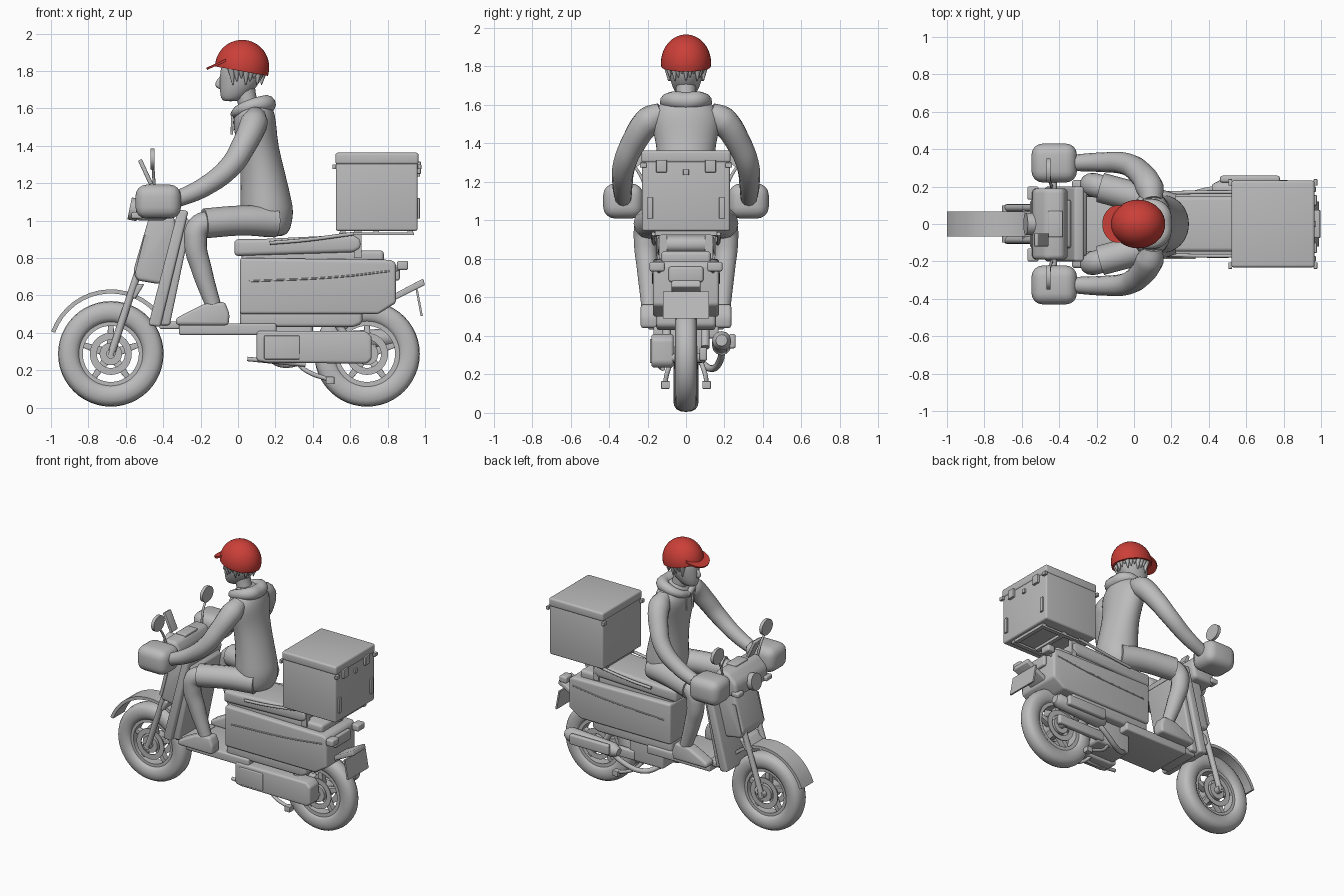
import bpy, bmesh, math
from mathutils import Matrix, Vector


def material(name, rgb):
    m = bpy.data.materials.new(name)
    m.diffuse_color = (*rgb, 1)
    return m


GREY = material("plain_grey", (0.5, 0.5, 0.5))
RED = material("helmet_red", (0.6, 0.05, 0.04))


def finish(name, bm, mat=GREY):
    bmesh.ops.recalc_face_normals(bm, faces=bm.faces)
    me = bpy.data.meshes.new(name)
    bm.to_mesh(me)
    bm.free()
    me.materials.append(mat)
    ob = bpy.data.objects.new(name, me)
    bpy.context.collection.objects.link(ob)
    return ob


def profile(name, pts, y0, y1, bevel=0.0):
    """Side outline in x, z extruded between y0 and y1, with rounded edges."""
    bm = bmesh.new()
    a = [bm.verts.new((x, y0, z)) for x, z in pts]
    b = [bm.verts.new((x, y1, z)) for x, z in pts]
    bm.faces.new(a)
    bm.faces.new(b)
    n = len(pts)
    for i in range(n):
        j = (i + 1) % n
        bm.faces.new((a[i], a[j], b[j], b[i]))
    bmesh.ops.recalc_face_normals(bm, faces=bm.faces)
    if bevel:
        bmesh.ops.bevel(bm, geom=bm.edges[:], offset=bevel, segments=4, profile=0.5,
                        affect='EDGES', clamp_overlap=True)
    return finish(name, bm)


def box(name, x0, x1, y0, y1, z0, z1, bevel=0.0):
    return profile(name, [(x0, z0), (x1, z0), (x1, z1), (x0, z1)], min(y0, y1), max(y0, y1), bevel)


def tube(name, pts, r, smooth=True):
    """Round tube through points; r is one radius or one per point."""
    cu = bpy.data.curves.new(name, 'CURVE')
    cu.dimensions = '3D'
    cu.bevel_depth = 1.0
    cu.bevel_resolution = 4
    cu.resolution_u = 8 if len(pts) > 2 else 1
    cu.use_fill_caps = True
    sp = cu.splines.new('BEZIER')
    sp.bezier_points.add(len(pts) - 1)
    for i, (p, co) in enumerate(zip(sp.bezier_points, pts)):
        p.co = co
        p.radius = r if isinstance(r, (int, float)) else r[i]
        p.handle_left_type = p.handle_right_type = 'AUTO' if smooth else 'VECTOR'
    ob = bpy.data.objects.new(name, cu)
    bpy.context.collection.objects.link(ob)
    cu.materials.append(GREY)
    bpy.ops.object.select_all(action='DESELECT')
    ob.select_set(True)
    bpy.context.view_layer.objects.active = ob
    bpy.ops.object.convert(target='MESH')
    return bpy.context.view_layer.objects.active


def loft(name, rings, seg=20):
    """Stack of level ellipses: (z, centre x, radius x, radius y)."""
    bm = bmesh.new()
    loops = [[bm.verts.new((cx + rx * math.cos(k * math.tau / seg), ry * math.sin(k * math.tau / seg), z))
              for k in range(seg)] for z, cx, rx, ry in rings]
    for p, q in zip(loops, loops[1:]):
        for k in range(seg):
            bm.faces.new((p[k], p[(k + 1) % seg], q[(k + 1) % seg], q[k]))
    bm.faces.new(loops[0])
    bm.faces.new(loops[-1])
    ob = finish(name, bm)
    ob.modifiers.new("smooth", 'SUBSURF').render_levels = 1
    return ob


def lathe(name, cx, cz, outline, seg=48):
    """Closed outline of (radius, y) spun around a crosswise axle."""
    bm = bmesh.new()
    rings = [[bm.verts.new((cx + r * math.cos(k * math.tau / seg), y, cz + r * math.sin(k * math.tau / seg)))
              for r, y in outline] for k in range(seg)]
    n = len(outline)
    for k in range(seg):
        p, q = rings[k], rings[(k + 1) % seg]
        for i in range(n):
            bm.faces.new((p[i], p[(i + 1) % n], q[(i + 1) % n], q[i]))
    return finish(name, bm)


def disc(name, centre, radius, depth, rot, scale=(1, 1, 1), mat=GREY):
    bm = bmesh.new()
    m = Matrix.Translation(centre) @ rot @ Matrix.Diagonal((*scale, 1))
    bmesh.ops.create_cone(bm, cap_ends=True, segments=32, radius1=radius, radius2=radius, depth=depth, matrix=m)
    return finish(name, bm, mat)


def rot(angle, axis):
    return Matrix.Rotation(angle, 4, axis)


def ring(r0, r1, y0, y1):
    return [(r0, y0), (r1, y0), (r1, y1), (r0, y1)]


# wheels
for label, cx, w in (("front", -0.68, 0.066), ("rear", 0.69, 0.056)):
    cz = 0.287
    section = []
    for k in range(16):
        c, s = math.cos(k * math.tau / 16), math.sin(k * math.tau / 16)
        section.append((0.222 + 0.06 * math.copysign(abs(c) ** 0.8, c), w * math.copysign(abs(s) ** 0.8, s)))
    lathe(label + "_tyre", cx, cz, section)
    lathe(label + "_rim", cx, cz, ring(0.15, 0.175, -0.04, 0.04))
    lathe(label + "_hub", cx, cz, ring(0.02, 0.06, -0.06, 0.06), 24)
    lathe(label + "_axle", cx, cz, ring(0.001, 0.025, -0.1, 0.1), 16)
    for s in (-1, 1):
        lathe(label + "_brake_disc", cx, cz, ring(0.075, 0.112, s * 0.05, s * 0.057))
    for k in range(5):
        a = math.pi / 2 + k * math.tau / 5
        d, n = Vector((math.cos(a), math.sin(a))), Vector((-math.sin(a), math.cos(a)))
        c = Vector((cx, cz))
        profile(label + "_spoke", [tuple(c + d * r + n * o) for r, o in
                ((0.05, -0.022), (0.16, -0.014), (0.16, 0.014), (0.05, 0.022))], -0.022, 0.022, 0.004)

# front mudguard: bent strip around the wheel
arc = [math.radians(42 + k * 8.4) for k in range(15)]
outer = [(-0.68 + 0.34 * math.cos(a), 0.287 + 0.345 * math.sin(a)) for a in arc]
inner = [(-0.68 + 0.318 * math.cos(a), 0.287 + 0.323 * math.sin(a)) for a in arc]
profile("front_mudguard", outer + inner[::-1], -0.068, 0.068)

# fork, front cowl and leg shield
for s in (-1, 1):
    tube("fork_leg", [(-0.68, s * 0.086, 0.28), (-0.46, s * 0.086, 0.95)], 0.02)
    profile("cowl_strip", [(-0.5, 0.92), (-0.475, 0.92), (-0.53, 0.71), (-0.55, 0.72)], s * 0.13, s * 0.136)
profile("fork_bridge", [(-0.6, 0.6), (-0.54, 0.66), (-0.5, 0.66), (-0.55, 0.58)], -0.1, 0.1, 0.01)
profile("front_cowl", [(-0.475, 1.02), (-0.34, 1.02), (-0.33, 0.96), (-0.385, 0.68), (-0.42, 0.66),
                       (-0.54, 0.68), (-0.56, 0.73)], -0.13, 0.13, 0.02)
profile("leg_shield", [(-0.32, 1.06), (-0.265, 1.05), (-0.415, 0.43), (-0.48, 0.44)], -0.2, 0.2, 0.015)
profile("shield_lining", [(-0.28, 1.02), (-0.25, 0.99), (-0.365, 0.44), (-0.42, 0.44)], -0.17, 0.17, 0.012)

# steering: bar cowl, lamp, bar, guards, mirrors, phone plate
profile("handlebar_cowl", [(-0.55, 1.0), (-0.38, 1.0), (-0.35, 1.1), (-0.38, 1.17), (-0.47, 1.17), (-0.54, 1.1)],
        -0.19, 0.19, 0.025)
disc("headlight", (-0.555, 0, 1.06), 0.06, 0.05, rot(math.pi / 2 + 0.2, 'Y'))
box("dashboard", -0.46, -0.38, -0.07, 0.07, 1.16, 1.18, 0.006)
tube("handlebar", [(-0.43, -0.41, 1.1), (-0.43, 0.41, 1.1)], 0.018)
for s in (-1, 1):
    box("hand_guard", -0.548, -0.305, s * 0.222, s * 0.43, 1.01, 1.192, 0.06)
    tube("mirror_stalk", [(-0.44, s * 0.2, 1.12), (-0.45, s * 0.23, 1.22), (-0.455, s * 0.28, 1.3)], 0.008)
    disc("mirror", (-0.457, s * 0.285, 1.33), 0.056, 0.022, rot(math.pi / 2, 'Y'), (1, 1.15, 1))
    box("front_indicator", -0.57, -0.51, s * 0.13, s * 0.2, 1.01, 1.045, 0.01)
profile("phone_plate", [(-0.535, 1.32), (-0.515, 1.33), (-0.455, 1.2), (-0.475, 1.19)], -0.12, -0.05, 0.005)

# floorboard, body and engine area
box("floorboard", -0.315, 0.205, -0.17, 0.17, 0.387, 0.45, 0.012)
box("floor_front", -0.42, -0.28, -0.14, 0.14, 0.42, 0.46, 0.01)
profile("main_body", [(0.01, 0.5), (0.75, 0.5), (0.845, 0.56), (0.845, 0.77), (0.82, 0.79), (0.01, 0.8)],
        -0.172, 0.172, 0.035)
profile("lower_body", [(0.01, 0.43), (0.62, 0.43), (0.665, 0.45), (0.665, 0.54), (0.01, 0.52)], -0.155, 0.155, 0.02)
box("body_top", 0.02, 0.78, -0.13, 0.13, 0.77, 0.84, 0.02)
profile("seat", [(-0.02, 0.81), (0.62, 0.83), (0.66, 0.85), (0.66, 0.9), (0.62, 0.925), (0.1, 0.9), (-0.02, 0.9)],
        -0.148, 0.148, 0.03)
profile("side_case", [(0.1, 0.25), (0.15, 0.24), (0.69, 0.235), (0.715, 0.26), (0.715, 0.38), (0.68, 0.41), (0.1, 0.41)],
        -0.18, -0.065, 0.015)
box("side_case_cover", 0.14, 0.33, -0.188, -0.1, 0.258, 0.385, 0.006)
box("engine_block", 0.12, 0.4, -0.09, 0.1, 0.26, 0.46, 0.02)
box("swing_arm", 0.35, 0.74, 0.07, 0.11, 0.27, 0.34, 0.012)
for s in (-1, 1):
    tube("body_trim_line", [(0.06, s * 0.171, 0.675), (0.55, s * 0.171, 0.7), (0.81, s * 0.171, 0.73)], 0.005)
    tube("rear_damper", [(0.6, s * 0.1, 0.34), (0.5, s * 0.1, 0.5)], 0.022)
    tube("grab_rail", [(0.17, s * 0.165, 0.88), (0.35, s * 0.17, 0.895), (0.62, s * 0.17, 0.93)], 0.01)
    tube("stand_leg", [(0.3, s * 0.08, 0.26), (0.36, s * 0.1, 0.2), (0.5, s * 0.105, 0.145)], 0.012)
    box("stand_foot", 0.47, 0.515, s * 0.085, s * 0.13, 0.125, 0.165, 0.004)
    box("rear_indicator", 0.85, 0.91, s * 0.11, s * 0.19, 0.735, 0.785, 0.012)
    tube("indicator_stalk", [(0.8, s * 0.14, 0.72), (0.88, s * 0.14, 0.75)], 0.01)
tube("foot_lever", [(0.05, -0.14, 0.26), (0.2, -0.14, 0.245), (0.36, -0.12, 0.23)], 0.012)

# exhaust on the far side
tube("exhaust_pipe", [(0.14, 0.06, 0.28), (0.25, 0.13, 0.23), (0.4, 0.18, 0.28), (0.5, 0.185, 0.35)], 0.018)
tube("muffler", [(0.42, 0.185, 0.345), (0.46, 0.185, 0.35), (0.82, 0.185, 0.375), (0.85, 0.185, 0.377)],
     [0.028, 0.05, 0.05, 0.03], False)
box("muffler_shield", 0.46, 0.78, 0.222, 0.258, 0.335, 0.41, 0.012)

# tail: mudguard, lamp, plate
profile("rear_mudguard", [(0.78, 0.56), (0.84, 0.575), (1.0, 0.655), (0.99, 0.69), (0.82, 0.6)], -0.075, 0.075, 0.008)
profile("rear_plate", [(0.95, 0.63), (0.962, 0.63), (0.988, 0.49), (0.976, 0.49)], -0.12, 0.12)
box("tail_lamp", 0.83, 0.865, -0.09, 0.09, 0.68, 0.76, 0.012)

# rack and delivery box
for s in (-1, 1):
    box("rack_rail", 0.54, 0.94, s * 0.13, s * 0.16, 0.922, 0.936)
    box("rack_post", 0.62, 0.66, s * 0.1, s * 0.14, 0.8, 0.95)
    box("box_latch", 0.955, 0.978, s * 0.1, s * 0.155, 1.25, 1.315, 0.004)
    box("box_reflector", 0.955, 0.972, s * 0.172, s * 0.2, 1.01, 1.12, 0.003)
    for x in (0.515, 0.97):
        box("box_side_knob", x - 0.01, x + 0.01, s * 0.205, s * 0.24, 1.275, 1.3, 0.003)
for x in (0.56, 0.74, 0.92):
    box("rack_bar", x - 0.015, x + 0.015, -0.16, 0.16, 0.925, 0.95)
box("delivery_box", 0.523, 0.96, -0.228, 0.228, 0.945, 1.31, 0.012)
box("delivery_box_lid", 0.52, 0.965, -0.232, 0.232, 1.3, 1.363, 0.014)
box("box_lock", 0.955, 0.973, -0.015, 0.015, 1.235, 1.265, 0.003)

# rider: torso, hood, neck and head
loft("torso", [(0.91, 0.16, 0.09, 0.12), (0.95, 0.16, 0.125, 0.15), (1.05, 0.155, 0.145, 0.158), (1.1, 0.15, 0.14, 0.155),
               (1.25, 0.135, 0.12, 0.145), (1.4, 0.105, 0.11, 0.155), (1.5, 0.09, 0.118, 0.185),
               (1.56, 0.088, 0.112, 0.18), (1.61, 0.09, 0.095, 0.13), (1.65, 0.09, 0.065, 0.08)])
hood = [(-0.02, 0.0, 1.565), (0.01, 0.075, 1.59), (0.08, 0.098, 1.615), (0.145, 0.065, 1.625), (0.155, 0, 1.62)]
hood += [(x, -y, z) for x, y, z in hood[-2::-1]]
tube("hood", hood, [0.022, 0.03, 0.038, 0.045, 0.048, 0.045, 0.038, 0.03, 0.022])
for s in (-1, 1):
    tube("hood_cord", [(-0.03, s * 0.03, 1.56), (-0.033, s * 0.035, 1.46)], 0.007)
tube("neck", [(0.07, 0, 1.57), (0.045, 0, 1.66), (0.035, 0, 1.74)], 0.053)
loft("head", [(1.637, -0.04, 0.035, 0.03), (1.65, -0.03, 0.062, 0.048), (1.69, -0.01, 0.088, 0.07),
              (1.74, 0.012, 0.11, 0.086), (1.8, 0.02, 0.118, 0.095), (1.87, 0.02, 0.1, 0.085)])
tube("nose", [(-0.088, 0, 1.77), (-0.105, 0, 1.725), (-0.085, 0, 1.71)], [0.008, 0.015, 0.01])

# hair fringe below the helmet
for k in range(19):
    a = math.radians(-117 + 13 * k)
    c, s = math.cos(a), math.sin(a)
    tip = 1.725 + 0.018 * (k % 3)
    tube("hair_lock", [(0.02 + 0.12 * c, 0.1 * s, 1.82), (0.02 + 0.105 * c, 0.092 * s, tip)], [0.024, 0.003])

# helmet dome and brim
bm = bmesh.new()
bmesh.ops.create_uvsphere(bm, u_segments=40, v_segments=24, radius=1,
                          matrix=Matrix.Translation((0.022, 0, 1.82)) @ Matrix.Diagonal((0.145, 0.13, 0.146, 1)))
bmesh.ops.bisect_plane(bm, geom=bm.verts[:] + bm.edges[:] + bm.faces[:], plane_co=(0.022, 0, 1.798),
                       plane_no=(0.18, 0, 1), clear_inner=True)
bmesh.ops.holes_fill(bm, edges=[e for e in bm.edges if e.is_boundary])
finish("helmet", bm, RED)
disc("helmet_brim", (-0.085, 0, 1.848), 0.1, 0.012, rot(-0.42, 'Y'), (0.9, 1.0, 1), RED)

# rider: limbs
for s in (-1, 1):
    tube("arm", [(0.095, s * 0.12, 1.56), (0.085, s * 0.19, 1.52), (0.03, s * 0.275, 1.4), (-0.04, s * 0.32, 1.29),
                 (-0.18, s * 0.33, 1.18), (-0.36, s * 0.325, 1.1)], [0.055, 0.075, 0.066, 0.06, 0.052, 0.042])
    tube("shorts_leg", [(0.2, s * 0.08, 0.995), (0.02, s * 0.14, 1.0), (-0.18, s * 0.195, 0.985)], [0.085, 0.08, 0.08])
    tube("shin", [(-0.12, s * 0.185, 0.995), (-0.21, s * 0.207, 0.965), (-0.227, s * 0.21, 0.88), (-0.195, s * 0.2, 0.74),
                  (-0.13, s * 0.19, 0.54)], [0.062, 0.064, 0.062, 0.056, 0.042])
    profile("shoe", [(-0.33, 0.44), (-0.335, 0.475), (-0.27, 0.51), (-0.18, 0.555), (-0.07, 0.565), (-0.045, 0.5),
                     (-0.05, 0.44)], s * 0.19 - 0.046, s * 0.19 + 0.046, 0.018)

# shading
bpy.ops.object.select_all(action='SELECT')
bpy.context.view_layer.objects.active = bpy.context.scene.objects[0]
bpy.ops.object.shade_smooth_by_angle(angle=math.radians(40))
